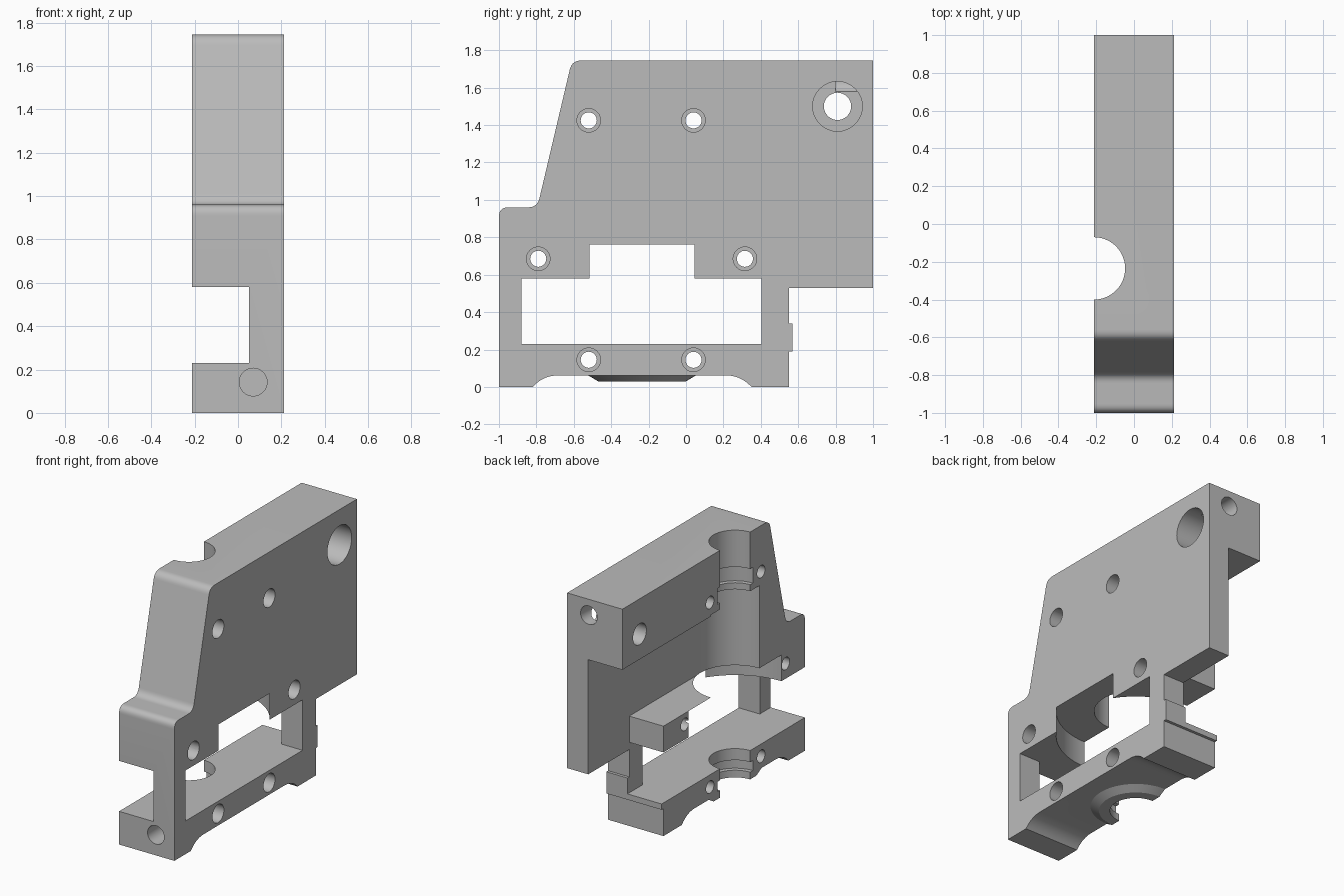
import bpy
import bmesh
from math import pi
from mathutils import Vector, Matrix

if "Cube" in bpy.data.objects:
    bpy.data.objects.remove(bpy.data.objects["Cube"])

HALF = 0.212          # half thickness of the part
TOP = 1.745
AXIS_Y = -0.235       # vertical groove axis, lying on the open side
WALL = 0.05           # inner face of the thin wall

grey = bpy.data.materials.new("plain grey")
grey.use_nodes = True
colour = (0.5, 0.5, 0.5, 1)
grey.diffuse_color = colour
grey.node_tree.nodes["Principled BSDF"].inputs["Base Color"].default_value = colour


def make(name, bm):
    bmesh.ops.recalc_face_normals(bm, faces=bm.faces)
    mesh = bpy.data.meshes.new(name)
    bm.to_mesh(mesh)
    bm.free()
    mesh.materials.append(grey)
    obj = bpy.data.objects.new(name, mesh)
    bpy.context.collection.objects.link(obj)
    return obj


def box(name, x, y, z):
    bm = bmesh.new()
    bmesh.ops.create_cube(bm, size=1)
    for v in bm.verts:
        v.co = [r[0] + (c + 0.5) * (r[1] - r[0]) for c, r in zip(v.co, (x, y, z))]
    return make(name, bm)


def cylinder(name, axis, start, length, r, r2=None, segments=64):
    bm = bmesh.new()
    turn = {"x": Matrix.Rotation(pi / 2, 4, "Y"),
            "y": Matrix.Rotation(-pi / 2, 4, "X"),
            "z": Matrix.Identity(4)}[axis]
    place = Matrix.Translation(start) @ turn @ Matrix.Translation((0, 0, length / 2))
    bmesh.ops.create_cone(bm, cap_ends=True, segments=segments, radius1=r,
                          radius2=r if r2 is None else r2, depth=length, matrix=place)
    return make(name, bm)


def combine(target, tool, operation="DIFFERENCE"):
    mod = target.modifiers.new(operation.lower(), "BOOLEAN")
    mod.operation = operation
    mod.solver = "EXACT"
    mod.object = tool
    bpy.context.view_layer.objects.active = target
    bpy.ops.object.modifier_apply(modifier=mod.name)
    bpy.data.objects.remove(tool)


def rounded(corners, steps=8):
    """Outline with each corner (y, z, setback) replaced by a smooth curve."""
    points = []
    for i, (y, z, r) in enumerate(corners):
        p = Vector((y, z))
        if not r:
            points.append(p)
            continue
        a = Vector(corners[i - 1][:2])
        b = Vector(corners[(i + 1) % len(corners)][:2])
        a = p + (a - p).normalized() * r
        b = p + (b - p).normalized() * r
        for k in range(steps + 1):
            t = k / steps
            points.append(a * (1 - t) ** 2 + p * 2 * t * (1 - t) + b * t * t)
    return points


# Side outline: feet, rear tab, rear step, sloped front and shoulder
outline = rounded([
    (-1, 0, 0), (-0.82, 0, 0), (-0.76, 0.062, 0.08), (0.29, 0.062, 0.08),
    (0.35, 0, 0), (0.55, 0, 0), (0.55, 0.19, 0), (0.57, 0.19, 0),
    (0.57, 0.34, 0), (0.55, 0.34, 0), (0.55, 0.53, 0), (1, 0.53, 0),
    (1, TOP, 0), (-0.61, TOP, 0.05), (-0.795, 0.96, 0.05), (-1, 0.96, 0.05)])
bm = bmesh.new()
face = bm.faces.new([bm.verts.new((-0.3, p.x, p.y)) for p in outline])
side = bmesh.ops.extrude_face_region(bm, geom=[face])
bmesh.ops.translate(bm, vec=(0.3 + HALF, 0, 0),
                    verts=[v for v in side["geom"] if isinstance(v, bmesh.types.BMVert)])
body = make("half_housing", bm)

# Tapered collar below the base
combine(body, cylinder("collar", "z", (-HALF, AXIS_Y, 0.03), 0.08, 0.235, 0.37), "UNION")

# Stepped vertical groove: bore, two ring seats, motor pocket, flange pocket
for name, z0, z1, r in [("bore", -0.1, 1.9, 0.165), ("upper_seat", 1.38, 1.49, 0.195),
                        ("lower_seat", 0.08, 0.15, 0.195), ("pocket", 0.7, 1.335, 0.265),
                        ("flange", 0.5, 0.762, 0.508)]:
    combine(body, cylinder(name, "z", (-HALF, AXIS_Y, z0), z1 - z0, r, segments=96))

# Rear hollow, leaving the thin wall and the screw block
combine(body, box("rear_hollow", (-1, WALL), (AXIS_Y, 1.2), (0.762, 1.325)))
combine(body, box("rear_step", (-1, WALL), (0.55, 1.2), (0.4, 0.8)))

# Window through the wall and open slot on the other side
combine(body, box("window", (-1, 1), (-0.88, 0.405), (0.23, 0.58)))
combine(body, box("slot", (-1, WALL), (-1.2, 1.2), (0.23, 0.58)))

# Screw holes with wide heads on the closed side
for y, z, r, head, depth in [(-0.52, 1.425, 0.043, 0.063, 0.15), (0.04, 1.425, 0.043, 0.063, 0.15),
                             (-0.79, 0.685, 0.043, 0.063, 0.15), (0.315, 0.685, 0.043, 0.063, 0.15),
                             (-0.52, 0.145, 0.043, 0.063, 0.15), (0.04, 0.145, 0.043, 0.063, 0.15),
                             (0.81, 1.5, 0.073, 0.133, 0.2)]:
    combine(body, cylinder("screw_hole", "x", (-1, y, z), 2, r, segments=32))
    combine(body, cylinder("screw_head", "x", (HALF - depth, y, z), 1, head, segments=32))

# Blind holes in the front foot and the rear end
combine(body, cylinder("front_hole", "y", (0.07, -1.2, 0.142), 0.4, 0.064, segments=32))
combine(body, cylinder("rear_hole", "y", (0.045, 0.8, 1.635), 0.4, 0.064, segments=32))

# Trim flat on the open side
combine(body, box("trim", (-2, -HALF), (-2, 2), (-1, 3)))

bpy.ops.object.select_all(action="DESELECT")
body.select_set(True)
bpy.context.view_layer.objects.active = body
bpy.ops.object.shade_smooth_by_angle(angle=pi / 6)
